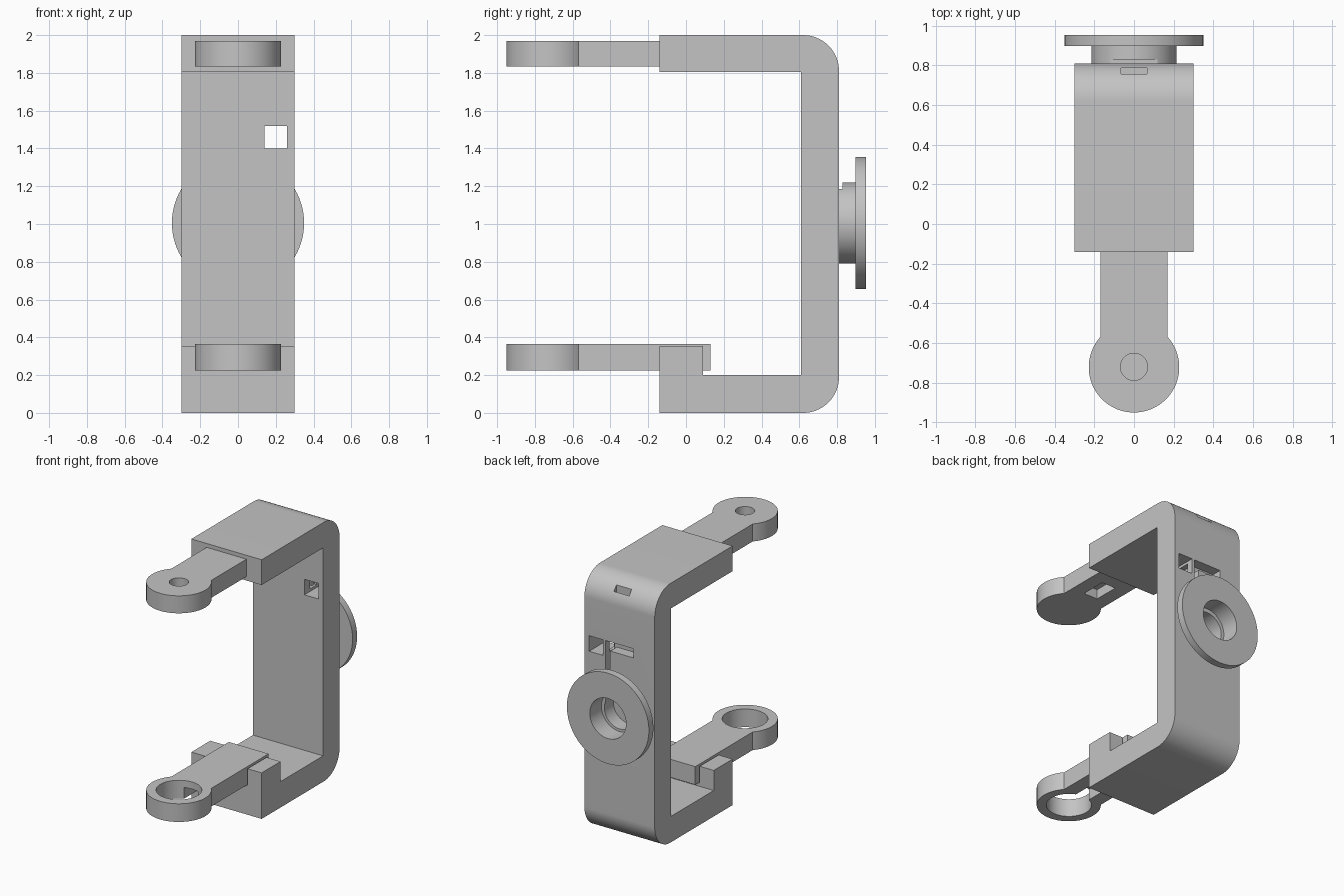
import bpy, bmesh, math
from mathutils import Matrix

cube = bpy.data.objects.get("Cube")
if cube:
    bpy.data.objects.remove(cube, do_unlink=True)

grey = bpy.data.materials.new("plain grey")
grey.use_nodes = True
grey.diffuse_color = (0.55, 0.55, 0.55, 1)
grey.node_tree.nodes["Principled BSDF"].inputs["Base Color"].default_value = (0.55, 0.55, 0.55, 1)


def finish(name, bm):
    bmesh.ops.recalc_face_normals(bm, faces=bm.faces)
    mesh = bpy.data.meshes.new(name)
    bm.to_mesh(mesh)
    bm.free()
    mesh.materials.append(grey)
    ob = bpy.data.objects.new(name, mesh)
    bpy.context.collection.objects.link(ob)
    return ob


def box(name, x, y, z):
    bm = bmesh.new()
    bmesh.ops.create_cube(bm, size=1)
    for v in bm.verts:
        v.co = [lo + (c + 0.5) * (hi - lo) for c, (lo, hi) in zip(v.co, (x, y, z))]
    return finish(name, bm)


def cylinder(name, radius, centre, depth, axis="Z"):
    bm = bmesh.new()
    turn = Matrix.Rotation(math.pi / 2, 4, "X") if axis == "Y" else Matrix()
    bmesh.ops.create_cone(bm, cap_ends=True, segments=96, radius1=radius, radius2=radius,
                          depth=depth, matrix=Matrix.Translation(centre) @ turn)
    return finish(name, bm)


def combine(ob, others, operation="DIFFERENCE"):
    """Apply booleans one by one and remove the helper objects."""
    for other in others:
        mod = ob.modifiers.new("cut", "BOOLEAN")
        mod.operation, mod.object, mod.solver = operation, other, "EXACT"
        graph = bpy.context.evaluated_depsgraph_get()
        mesh = bpy.data.meshes.new_from_object(ob.evaluated_get(graph))
        ob.modifiers.clear()
        ob.data = mesh
        bpy.data.objects.remove(other, do_unlink=True)


def smooth(ob):
    bpy.ops.object.select_all(action="DESELECT")
    ob.select_set(True)
    bpy.context.view_layer.objects.active = ob
    bpy.ops.object.shade_smooth_by_angle(angle=math.radians(30))


# C-shaped frame: side profile with rounded rear corners, extruded across x
R, BACK, FRONT, HALF = 0.19, 0.81, -0.14, 0.3
profile = [(FRONT, 0.355), (FRONT, 0)]
for z, start in ((R, -90), (2 - R, 0)):
    for i in range(25):
        a = math.radians(start + 90 * i / 24)
        profile.append((BACK - R + R * math.cos(a), z + R * math.sin(a)))
profile += [(FRONT, 2), (FRONT, 1.805), (0.61, 1.805), (0.61, 0.2), (0.09, 0.2), (0.09, 0.355)]
bm = bmesh.new()
face = bm.faces.new([bm.verts.new((-HALF, y, z)) for y, z in profile])
new = bmesh.ops.extrude_face_region(bm, geom=[face])["geom"]
bmesh.ops.translate(bm, vec=(2 * HALF, 0, 0), verts=[v for v in new if isinstance(v, bmesh.types.BMVert)])
frame = finish("frame", bm)
combine(frame, [
    box("lower_arm_slot", (-0.18, 0.18), (-0.2, 0.2), (0.225, 0.5)),
    box("square_window", (0.14, 0.26), (0.5, 0.9), (1.4, 1.52)),
    box("rear_groove", (0.08, 0.12), (0.73, 0.9), (1.0, 1.52)),
    box("rear_pocket", (-0.12, 0.09), (0.73, 0.9), (1.45, 1.52)),
    box("window_passage", (0.1, 0.16), (0.68, 0.76), (1.42, 1.5)),
    box("top_slit", (-0.065, 0.065), (0.755, 0.785), (1.85, 2.1)),
    cylinder("frame_bore", 0.13, (0, 0.8, 1), 0.2, "Y"),
])
smooth(frame)


# Arms: straight bar with a round eye at the front end
def arm(name, z0, z1, tail, cutters):
    ob = box(name, (-0.17, 0.17), (-0.72, tail), (z0, z1))
    combine(ob, [cylinder("eye", 0.228, (0, -0.722, (z0 + z1) / 2), z1 - z0)], "UNION")
    combine(ob, cutters)
    smooth(ob)


arm("upper_arm", 1.835, 1.97, -0.12, [
    cylinder("pin_hole", 0.068, (0, -0.72, 1.95), 0.18),
    box("underside_recess", (-0.06, 0.06), (-0.48, -0.28), (1.8, 1.91)),
])
arm("lower_arm", 0.225, 0.365, 0.13, [
    cylinder("ring_hole", 0.16, (0, -0.72, 0.3), 0.4),
    box("underside_channel", (-0.06, 0.06), (-0.7, -0.4), (0.2, 0.31)),
])

# Rear spool: hub and flange with a shared bore and a notch at the hub's root
spool = cylinder("rear_spool", 0.215, (0, 0.865, 1.005), 0.11, "Y")
combine(spool, [cylinder("flange", 0.35, (0, 0.925, 1.005), 0.055, "Y")], "UNION")
combine(spool, [
    cylinder("spool_bore", 0.155, (0, 0.9, 1.005), 0.4, "Y"),
    box("hub_notch", (-0.2, 0.2), (0.7, 0.828), (1.185, 1.3)),
])
smooth(spool)
